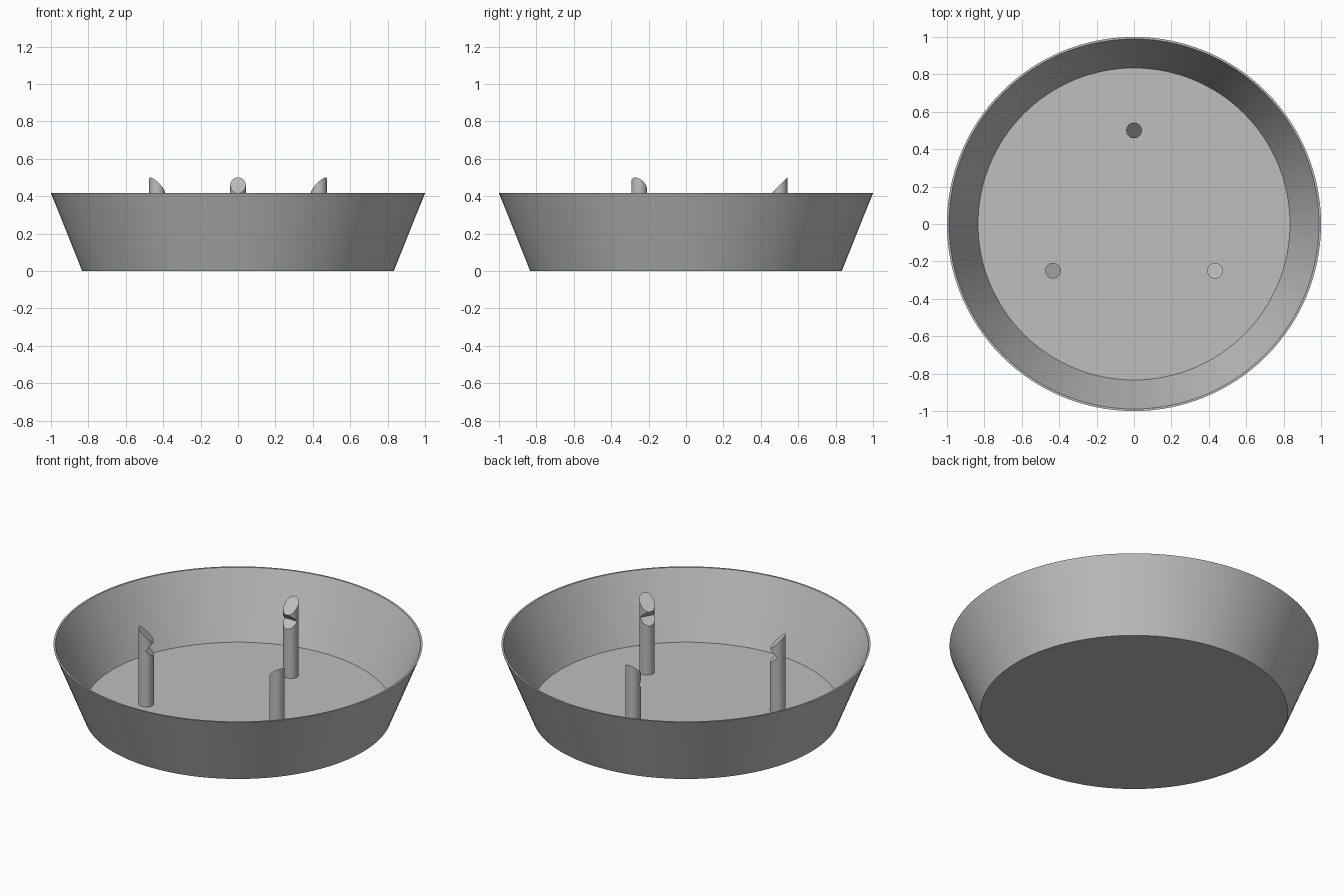
import bpy, bmesh, math

default = bpy.data.objects.get("Cube")
if default:
    bpy.data.objects.remove(default)

grey = bpy.data.materials.new("plain grey")
grey.use_nodes = True
colour = (0.52, 0.52, 0.52, 1)
grey.diffuse_color = colour
grey.node_tree.nodes["Principled BSDF"].inputs["Base Color"].default_value = colour

HEIGHT = 0.417
FLOOR = 0.041
POST_RADIUS = 0.0417


def new_object(name, bm):
    bmesh.ops.recalc_face_normals(bm, faces=bm.faces)
    mesh = bpy.data.meshes.new(name)
    bm.to_mesh(mesh)
    bm.free()
    mesh.materials.append(grey)
    obj = bpy.data.objects.new(name, mesh)
    bpy.context.collection.objects.link(obj)
    return obj


def select(obj):
    bpy.ops.object.select_all(action='DESELECT')
    obj.select_set(True)
    bpy.context.view_layer.objects.active = obj


def smooth(obj):
    select(obj)
    bpy.ops.object.shade_smooth_by_angle(angle=math.radians(20))


# Tray: flared thin wall and thick floor, spun from one profile
profile = [(0, 0), (0.833, 0), (1, HEIGHT), (0.989, HEIGHT), (0.834, FLOOR), (0, FLOOR)]
bm = bmesh.new()
verts = [bm.verts.new((r, 0, z)) for r, z in profile]
edges = [bm.edges.new(pair) for pair in zip(verts, verts[1:])]
bmesh.ops.spin(bm, geom=verts + edges, cent=(0, 0, 0), axis=(0, 0, 1),
               angle=math.tau, steps=128)
bmesh.ops.remove_doubles(bm, verts=bm.verts, dist=0.0001)
smooth(new_object("tray", bm))

# Post: round bar with a slanted top and a V notch on its inner side
bm = bmesh.new()
bmesh.ops.create_cone(bm, cap_ends=True, segments=48, radius1=POST_RADIUS,
                      radius2=POST_RADIUS, depth=0.5)
bmesh.ops.translate(bm, verts=bm.verts, vec=(0, 0, 0.27))
post = new_object("post_1", bm)

outline = [(0.1, 0.5583), (-0.041, 0.4173), (0, 0.375),
           (-0.1, 0.275), (-0.1, 0.6), (0.1, 0.6)]
bm = bmesh.new()
face = bm.faces.new([bm.verts.new((x, -0.1, z)) for x, z in outline])
side = bmesh.ops.extrude_face_region(bm, geom=[face])["geom"]
bmesh.ops.translate(bm, vec=(0, 0.2, 0),
                    verts=[v for v in side if isinstance(v, bmesh.types.BMVert)])
cutter = new_object("post_cutter", bm)
cutter.hide_render = True

cut = post.modifiers.new("notch", 'BOOLEAN')
cut.operation = 'DIFFERENCE'
cut.solver = 'EXACT'
cut.object = cutter
select(post)
bpy.ops.object.modifier_apply(modifier=cut.name)
bpy.data.objects.remove(cutter)
smooth(post)

# Three posts in a ring, notches facing the centre
posts = [post]
for i in (2, 3):
    twin = post.copy()
    twin.name = f"post_{i}"
    bpy.context.collection.objects.link(twin)
    posts.append(twin)
for i, obj in enumerate(posts):
    angle = math.radians(90 + 120 * i)
    obj.location = (0.5 * math.cos(angle), 0.5 * math.sin(angle), 0)
    obj.rotation_euler.z = angle
